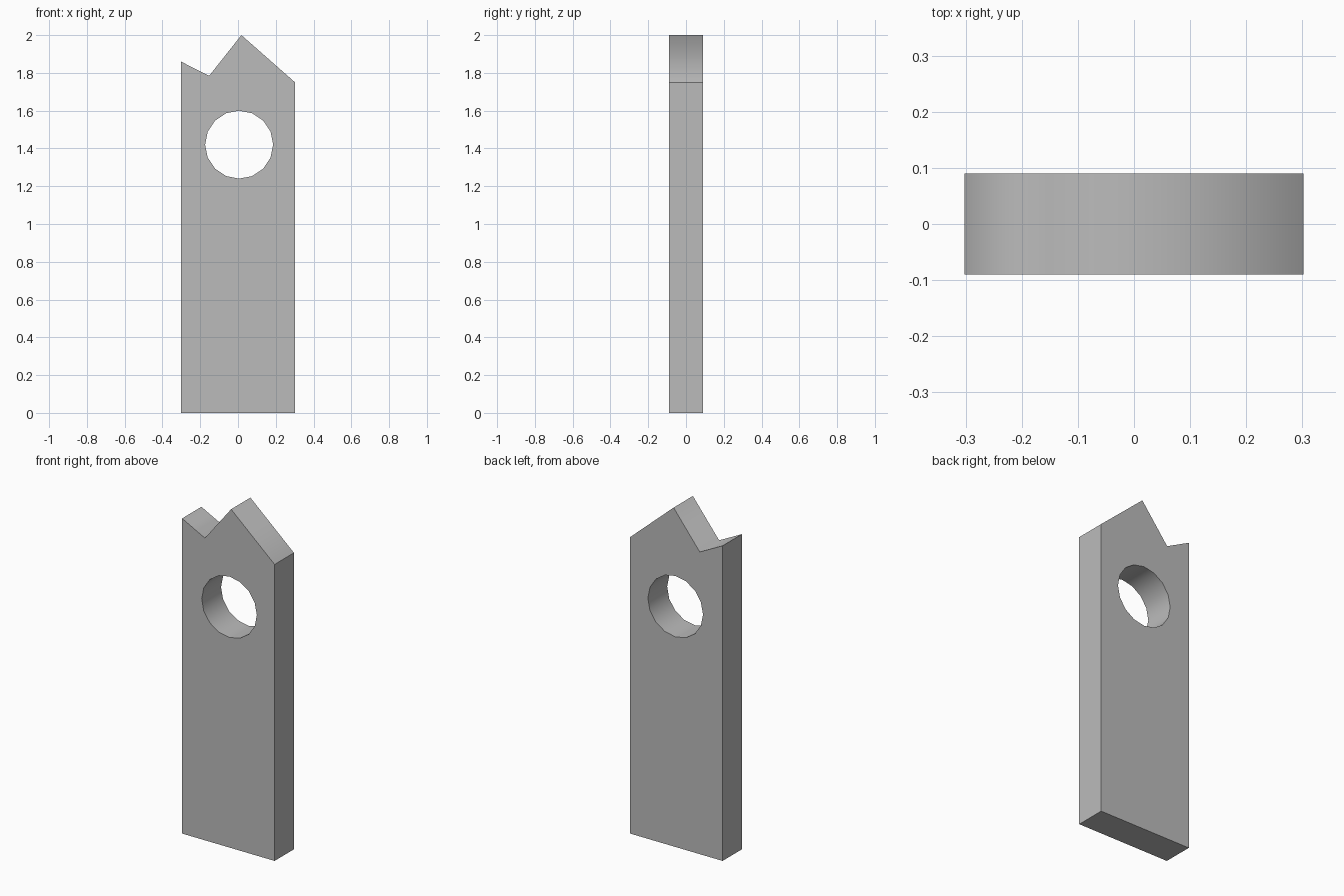
import bpy, bmesh
from math import sin, cos, tau

if "Cube" in bpy.data.objects:
    bpy.data.objects.remove(bpy.data.objects["Cube"])

HALF_W, HALF_D = 0.302, 0.09
HOLE_X, HOLE_Z, HOLE_R, SIDES = 0.006, 1.42, 0.18, 16

# Slab profile with broken top edge, and the round hole
outline = [(-HALF_W, 0), (HALF_W, 0), (HALF_W, 1.75),
           (0.018, 2.0), (-0.153, 1.784), (-HALF_W, 1.86)]
hole = [(HOLE_X + HOLE_R * sin(tau * i / SIDES),
         HOLE_Z + HOLE_R * cos(tau * i / SIDES)) for i in range(SIDES)]

bm = bmesh.new()


def add_loop(points):
    verts = [bm.verts.new((x, -HALF_D, z)) for x, z in points]
    return [bm.edges.new((v, verts[(i + 1) % len(verts)])) for i, v in enumerate(verts)]


# Fill between the loops and extrude through the thickness
edges = add_loop(outline) + add_loop(hole)
bmesh.ops.triangle_fill(bm, edges=edges, use_beauty=True, use_dissolve=False)
ext = bmesh.ops.extrude_face_region(bm, geom=bm.faces[:])
new_verts = [g for g in ext["geom"] if isinstance(g, bmesh.types.BMVert)]
bmesh.ops.translate(bm, verts=new_verts, vec=(0, 2 * HALF_D, 0))
bmesh.ops.recalc_face_normals(bm, faces=bm.faces[:])

# Smooth across the jagged top and inside the hole, sharp everywhere else
for f in bm.faces:
    f.smooth = True
for e in bm.edges:
    a, b = e.verts
    across = abs(a.co.y - b.co.y) > HALF_D
    inner = abs(a.co.x) < HALF_W - 0.01
    flat = e.calc_face_angle(0) < 0.01
    e.smooth = flat or (across and inner)

mesh = bpy.data.meshes.new("slab")
bm.to_mesh(mesh)
bm.free()
slab = bpy.data.objects.new("holed_stone_slab", mesh)
bpy.context.collection.objects.link(slab)

# Area-weighted shading, so larger top facets dominate the blend
weighted = slab.modifiers.new("weighted_normals", 'WEIGHTED_NORMAL')
weighted.mode = 'FACE_AREA'
weighted.keep_sharp = True

# Mid-grey stone
stone = bpy.data.materials.new("grey_stone")
stone.diffuse_color = (0.5, 0.5, 0.5, 1)
stone.use_nodes = True
stone.node_tree.nodes["Principled BSDF"].inputs["Base Color"].default_value = stone.diffuse_color
mesh.materials.append(stone)
